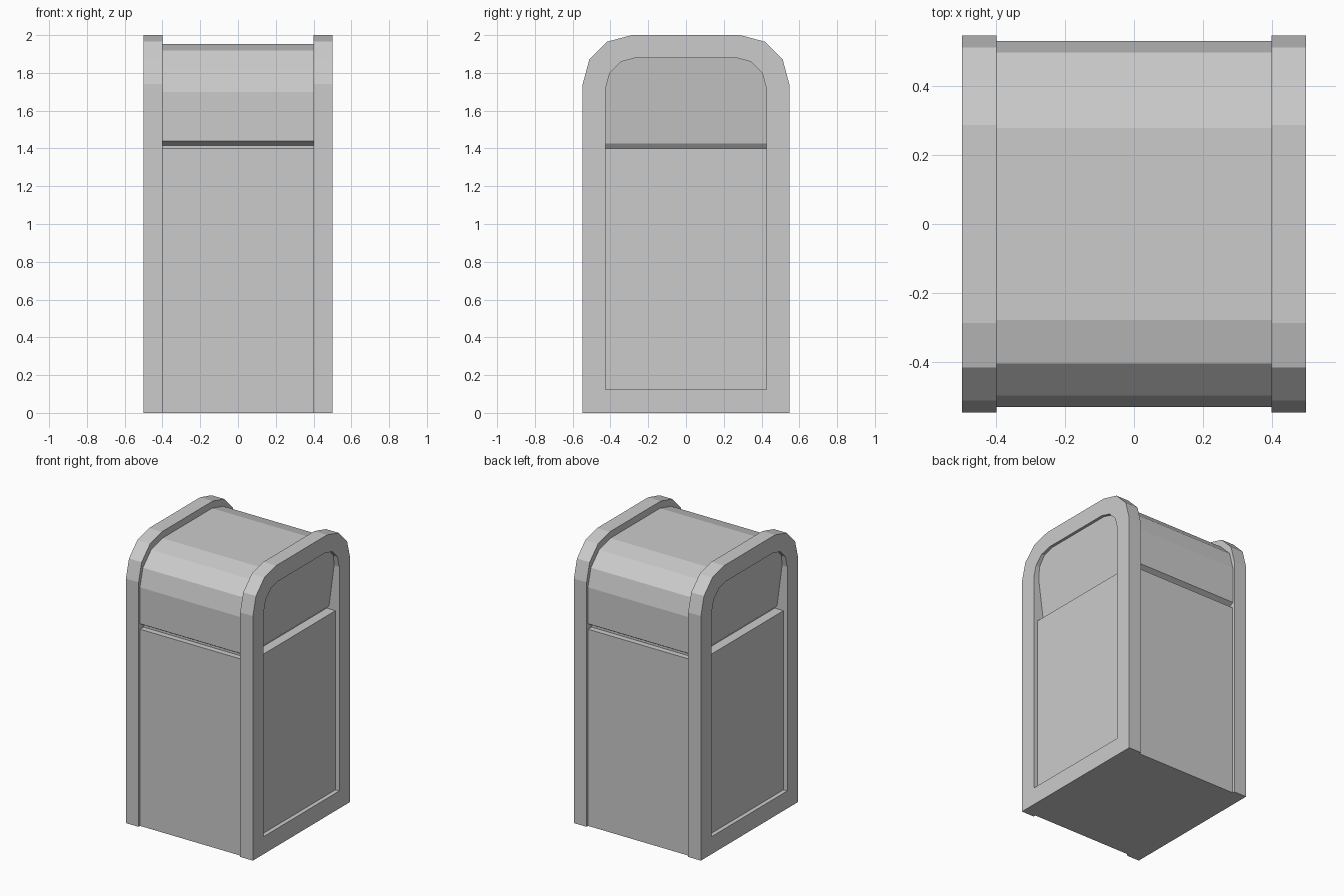
import bpy, bmesh
from math import sin, cos, pi

if "Cube" in bpy.data.objects:
    bpy.data.objects.remove(bpy.data.objects["Cube"])


def arch(half, base, top, r):
    """Symmetric (y, z) outline with low-poly rounded top corners."""
    arc = [(half - r + r * cos(a), top - r + r * sin(a))
           for a in (i * pi / 6 for i in range(4))]
    right = [(half, base)] + arc
    return right + [(-y, z) for y, z in reversed(right)]


def make(name, verts, faces, mirror=False):
    bm = bmesh.new()
    vs = [bm.verts.new(v) for v in verts]
    for f in faces:
        bm.faces.new([vs[i] for i in f])
    bmesh.ops.recalc_face_normals(bm, faces=bm.faces)
    me = bpy.data.meshes.new(name)
    bm.to_mesh(me)
    bm.free()
    ob = bpy.data.objects.new(name, me)
    bpy.context.collection.objects.link(ob)
    if mirror:
        mod = ob.modifiers.new("Mirror", 'MIRROR')
        mod.use_mirror_merge = False
    return ob


def prism(name, outline, x0, x1, mirror=False):
    """Extrude a (y, z) outline along x; x1 may be a function of z."""
    n = len(outline)
    outer = x1 if callable(x1) else (lambda z: x1)
    verts = [(x0, y, z) for y, z in outline]
    verts += [(outer(z), y, z) for y, z in outline]
    faces = [range(n), range(n, 2 * n)]
    faces += [(i, (i + 1) % n, n + (i + 1) % n, n + i) for i in range(n)]
    return make(name, verts, faces, mirror)


def ring(name, outer, inner, x0, x1, mirror=False):
    """Extruded frame between two outlines with matching point counts."""
    n = len(outer)
    loops = [(x0, outer), (x1, outer), (x1, inner), (x0, inner)]
    verts = [(x, y, z) for x, o in loops for y, z in o]
    faces = [(a * n + i, a * n + (i + 1) % n,
              (a + 1) % 4 * n + (i + 1) % n, (a + 1) % 4 * n + i)
             for a in range(4) for i in range(n)]
    return make(name, verts, faces, mirror)


# Rounded end frames
ring("end_frame", arch(0.547, 0, 2.0, 0.26), arch(0.425, 0.125, 1.88, 0.16),
     0.40, 0.50, True)

# Lower bin body
prism("bin_body", [(-0.53, 0), (0.53, 0), (0.53, 1.40), (-0.53, 1.40)], -0.40, 0.40)

# Rounded lid with a chamfered lower lip forming the groove
prism("lid", [(0.49, 1.40), (0.49, 1.415)] + arch(0.532, 1.44, 1.952, 0.253)
      + [(-0.49, 1.415), (-0.49, 1.40)], -0.40, 0.40)

# Recessed lower end panels
prism("end_panel", [(-0.425, 0.125), (0.425, 0.125), (0.425, 1.40), (-0.425, 1.40)],
      0.40, 0.47, True)


# Swing flaps, tilted inwards towards the bottom
def flap_x(z):
    if z < 1.41:
        return 0.401
    return 0.42 + (z - 1.425) / (1.88 - 1.425) * 0.06


flap = [(0.425, 1.40)] + arch(0.425, 1.425, 1.88, 0.16) + [(-0.425, 1.40)]
n = len(flap)
verts = [(0.40, y, z) for y, z in flap] + [(flap_x(z), y, z) for y, z in flap]
faces = [range(n), range(n + 1, 2 * n - 1), (n, n + 1, 2 * n - 2, 2 * n - 1)]
faces += [(i, (i + 1) % n, n + (i + 1) % n, n + i) for i in range(n)]
make("swing_flap", verts, faces, True)
